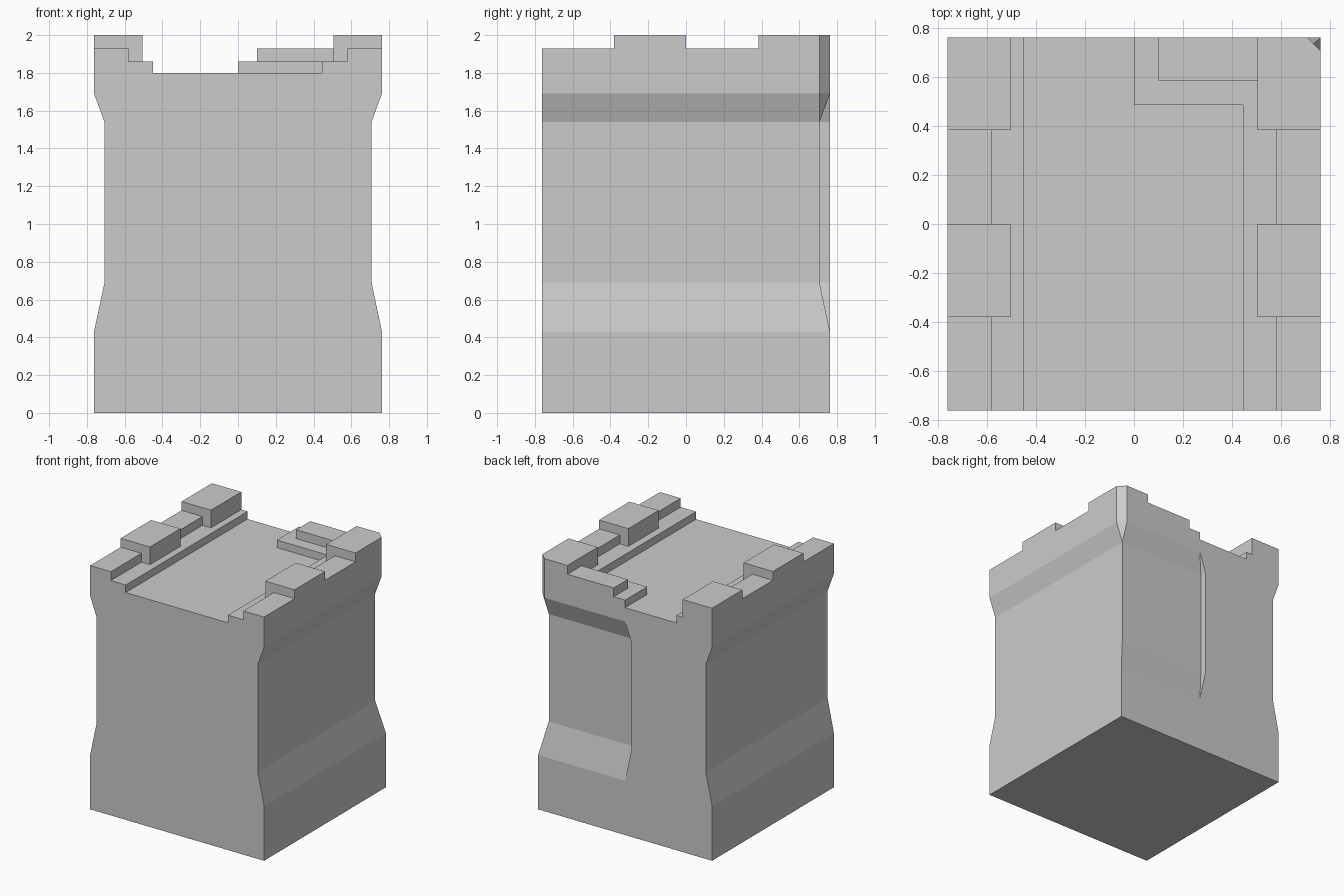
import bpy, bmesh

if "Cube" in bpy.data.objects:
    bpy.data.objects.remove(bpy.data.objects["Cube"])

H = 0.762      # half width
IN = 0.055     # depth of the recessed wall panels


def make_object(name, bm):
    bmesh.ops.remove_doubles(bm, verts=bm.verts, dist=1e-5)
    bmesh.ops.dissolve_degenerate(bm, edges=bm.edges, dist=1e-5)
    bmesh.ops.recalc_face_normals(bm, faces=bm.faces)
    mesh = bpy.data.meshes.new(name)
    bm.to_mesh(mesh)
    bm.free()
    ob = bpy.data.objects.new(name, mesh)
    bpy.context.collection.objects.link(ob)
    return ob


def loft(name, rings):
    """Closed solid through rings of equal point count."""
    bm = bmesh.new()
    loops = [[bm.verts.new(p) for p in r] for r in rings]
    n = len(loops[0])
    for a, b in zip(loops, loops[1:]):
        for i in range(n):
            j = (i + 1) % n
            bm.faces.new((a[i], a[j], b[j], b[i]))
    bm.faces.new(loops[0][::-1])
    bm.faces.new(loops[-1])
    return make_object(name, bm)


def section(z, d, chamfered):
    """Plan of the tower at height z, walls pulled in by d."""
    e = H - d
    c = H - IN if chamfered else e
    pts = [(-e, -H), (e, -H), (e, c), (c, e), (-d, e), (-d, H), (-e, H)]
    return [(x, y, z) for x, y in pts]


# Tower body: plinth, recessed walls, flared head with a clipped back corner
tower = loft("tower_body", [
    section(0, 0, False), section(0.43, 0, False), section(0.69, IN, False),
    section(1.54, IN, True), section(1.69, 0, True), section(2.0, 0, True)])


def cut(pts, z):
    """Remove everything above z inside the plan outline."""
    cutter = loft("cutter", [[(x, y, h) for x, y in pts] for h in (z, 2.2)])
    cutter.hide_render = True
    mod = tower.modifiers.new("cut", 'BOOLEAN')
    mod.object = cutter
    mod.operation = 'DIFFERENCE'
    mod.solver = 'EXACT'
    bpy.context.view_layer.objects.active = tower
    bpy.ops.object.modifier_apply(modifier=mod.name)
    bpy.data.objects.remove(cutter, do_unlink=True)


def rect(x0, x1, y0, y1):
    return [(x0, y0), (x1, y0), (x1, y1), (x0, y1)]


def floor_plan(xl, xr, yb, xb):
    """Floor outline open at front and back-left, with a parapet at back right."""
    return [(xl, -1), (xr, -1), (xr, yb), (xb, yb), (xb, 1), (xl, 1)]


# Parapet steps around the roof floor
cut(floor_plan(-0.505, 0.505, 0.585, 0.10), 1.86)
cut(floor_plan(-0.45, 0.445, 0.485, 0.0), 1.80)

# Gaps between the merlons on both sides, each with an inner step
for s in (-1, 1):
    for y0, y1 in ((-1, -0.38), (0, 0.383)):
        cut(rect(*sorted((s * 0.48, s * 0.58)), y0, y1), 1.86)
        cut(rect(*sorted((s * 0.54, s * 1.0)), y0, y1), 1.93)

# Low back parapet beside the corner merlon
cut(rect(0.05, 0.505, 0.5, 1), 1.93)
